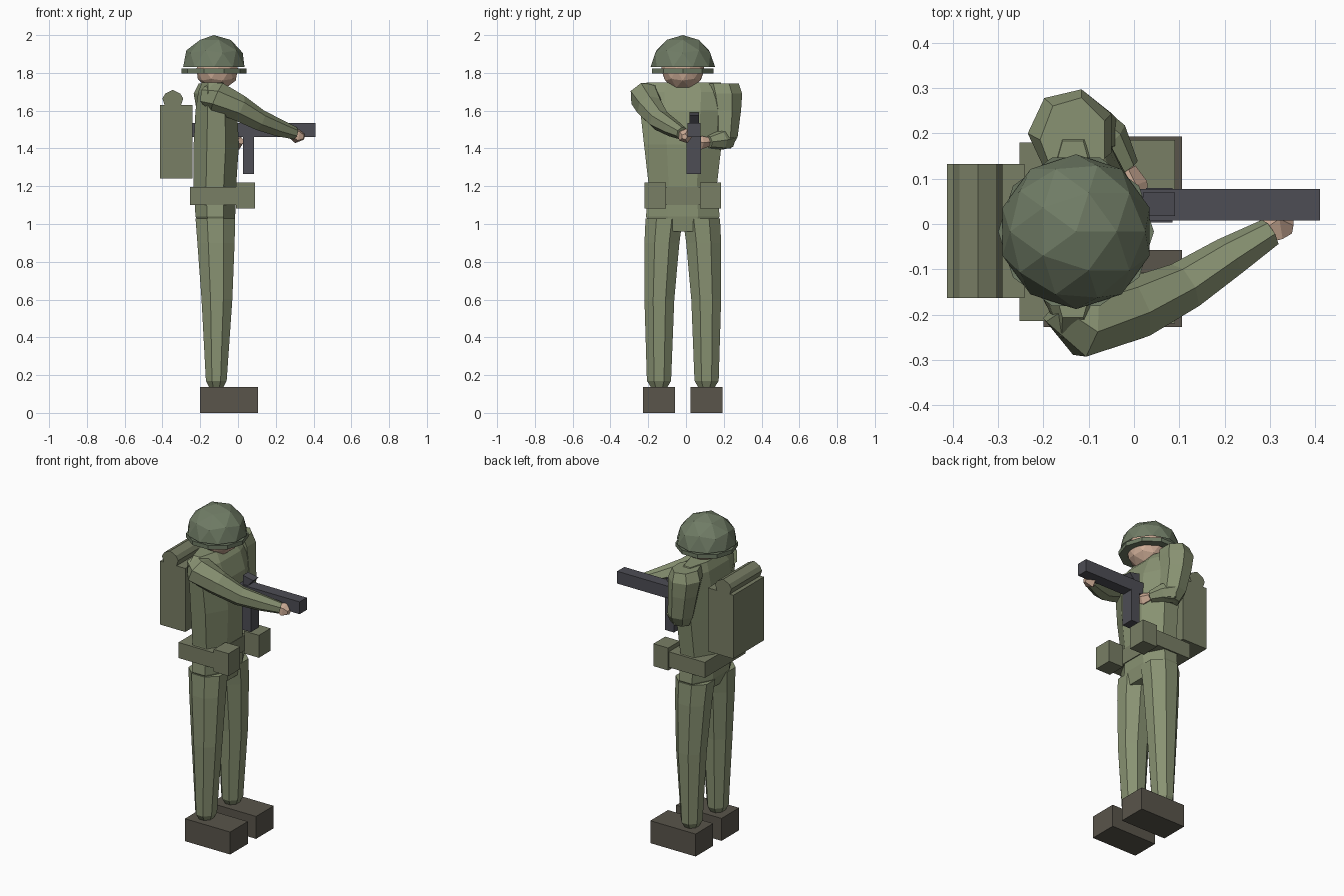
import bpy, bmesh, math
from mathutils import Vector, Matrix

if "Cube" in bpy.data.objects:
    bpy.data.objects.remove(bpy.data.objects["Cube"])

CY = -0.017  # body centre line in y


def mat(name, rgb):
    m = bpy.data.materials.new(name)
    m.diffuse_color = (*rgb, 1)
    m.use_nodes = True
    m.node_tree.nodes["Principled BSDF"].inputs["Base Color"].default_value = m.diffuse_color
    return m


CLOTH = mat("cloth", (0.25, 0.29, 0.17))
HELMET = mat("helmet_green", (0.16, 0.2, 0.13))
WEB = mat("webbing", (0.19, 0.21, 0.13))
BOOT = mat("boot_leather", (0.1, 0.09, 0.07))
SKIN = mat("skin", (0.62, 0.42, 0.31))
METAL = mat("gun_metal", (0.075, 0.075, 0.09))


def finish(name, bm, m):
    bmesh.ops.recalc_face_normals(bm, faces=bm.faces)
    me = bpy.data.meshes.new(name)
    bm.to_mesh(me)
    bm.free()
    me.materials.append(m)
    ob = bpy.data.objects.new(name, me)
    bpy.context.collection.objects.link(ob)
    return ob


def box(name, x, y, z, m):
    bm = bmesh.new()
    bmesh.ops.create_cube(bm, size=1)
    lo, hi = Vector((x[0], y[0], z[0])), Vector((x[1], y[1], z[1]))
    for v in bm.verts:
        v.co = Vector([(a + b) / 2 + c * (b - a) for a, b, c in zip(lo, hi, v.co)])
    return finish(name, bm, m)


def skin_rings(name, rings, m):
    bm = bmesh.new()
    loops = [[bm.verts.new(p) for p in r] for r in rings]
    n = len(loops[0])
    for a, b in zip(loops, loops[1:]):
        for i in range(n):
            j = (i + 1) % n
            bm.faces.new((a[i], a[j], b[j], b[i]))
    bm.faces.new(loops[0])
    bm.faces.new(loops[-1])
    return finish(name, bm, m)


def stack(name, levels, m, n=8):
    """Horizontal rings: (z, x0, x1, y0, y1)."""
    k = 1 / math.cos(math.pi / n)
    rings = []
    for z, x0, x1, y0, y1 in levels:
        rings.append([((x0 + x1) / 2 + k * (x1 - x0) / 2 * math.cos((i + .5) * 2 * math.pi / n),
                       (y0 + y1) / 2 + k * (y1 - y0) / 2 * math.sin((i + .5) * 2 * math.pi / n), z)
                      for i in range(n)])
    return skin_rings(name, rings, m)


def tube(name, path, m, n=7):
    """Rings square to a path of (x, y, z, radius)."""
    pts = [Vector(p[:3]) for p in path]
    rings = []
    for i, p in enumerate(pts):
        d = pts[min(i + 1, len(pts) - 1)] - pts[max(i - 1, 0)]
        q = d.to_track_quat('Z', 'Y')
        rings.append([p + q @ Vector((math.cos(t), math.sin(t), 0)) * path[i][3]
                      for t in (k * 2 * math.pi / n for k in range(n))])
    return skin_rings(name, rings, m)


def prism(name, profile, y0, y1, m):
    return skin_rings(name, [[(x, y, z) for x, z in profile] for y in (y0, y1)], m)


# torso and hips
stack("torso", [
    (0.96, -0.19, -0.03, CY - 0.15, CY + 0.15),
    (1.04, -0.225, -0.015, CY - 0.195, CY + 0.195),
    (1.20, -0.235, -0.01, CY - 0.18, CY + 0.18),
    (1.42, -0.235, 0.005, CY - 0.205, CY + 0.205),
    (1.60, -0.225, -0.005, CY - 0.225, CY + 0.225),
    (1.70, -0.21, -0.04, CY - 0.235, CY + 0.235),
    (1.75, -0.19, -0.08, CY - 0.19, CY + 0.20)], CLOTH)

# legs, boots and belt pouches on each side
for side, s in (("right", -1), ("left", 1)):
    def yy(a, b):
        return tuple(sorted((CY + s * a, CY + s * b)))
    stack(side + "_leg", [
        (0.13, -0.15, -0.08, *yy(0.085, 0.165)),
        (0.17, -0.17, -0.06, *yy(0.062, 0.19)),
        (0.60, -0.193, -0.03, *yy(0.045, 0.203)),
        (0.90, -0.215, -0.018, *yy(0.018, 0.203)),
        (1.03, -0.225, -0.015, *yy(0.0, 0.197))], CLOTH)
    box(side + "_boot", (-0.2, 0.106), yy(0.04, 0.21), (0, 0.137), BOOT)
    box(side + "_pouch", (-0.01, 0.09), yy(0.09, 0.203), (1.083, 1.22), WEB)

# belt
box("belt", (-0.253, -0.008), (CY - 0.197, CY + 0.197), (1.10, 1.195), WEB)

# right arm reaching to the barrel
tube("right_arm", [
    (-0.15, -0.17, 1.68, 0.07),
    (-0.11, -0.215, 1.67, 0.085),
    (0.0, -0.19, 1.615, 0.072),
    (0.11, -0.14, 1.55, 0.058),
    (0.21, -0.075, 1.51, 0.048),
    (0.30, -0.02, 1.48, 0.034)], CLOTH)
tube("right_hand", [
    (0.28, -0.025, 1.48, 0.025),
    (0.315, -0.003, 1.465, 0.04),
    (0.35, -0.008, 1.462, 0.016)], SKIN, 5)

# left arm, bent back to the grip
stack("left_upper_arm", [
    (1.40, -0.15, -0.05, 0.15, 0.235),
    (1.46, -0.18, -0.04, 0.14, 0.268),
    (1.60, -0.21, -0.05, 0.13, 0.285),
    (1.69, -0.225, -0.05, 0.11, 0.29),
    (1.745, -0.20, -0.065, 0.10, 0.272)], CLOTH, 7)
tube("left_forearm", [
    (-0.11, 0.215, 1.455, 0.06),
    (-0.06, 0.18, 1.445, 0.055),
    (-0.02, 0.12, 1.435, 0.034)], CLOTH)
tube("left_hand", [
    (-0.02, 0.12, 1.435, 0.025),
    (-0.005, 0.08, 1.43, 0.037),
    (0.015, 0.04, 1.44, 0.02)], SKIN, 5)

# neck and head
stack("neck", [(1.70, -0.18, -0.06, -0.08, 0.045), (1.80, -0.18, -0.06, -0.07, 0.035)], SKIN)
bm = bmesh.new()
bmesh.ops.create_icosphere(bm, subdivisions=2, radius=0.115,
                           matrix=Matrix.Translation((-0.11, CY, 1.82)))
finish("head", bm, SKIN)

# helmet dome: upper part of a low-poly sphere
bm = bmesh.new()
bmesh.ops.create_icosphere(bm, subdivisions=2, radius=1)
bmesh.ops.bisect_plane(bm, geom=bm.verts[:] + bm.edges[:] + bm.faces[:],
                       plane_co=(0, 0, 0), plane_no=(0, 0, -1), clear_outer=True)
for v in bm.verts:
    v.co = (-0.128 + 0.171 * v.co.x, CY + 0.171 * v.co.y, 1.83 + 0.17 * v.co.z)
finish("helmet_dome", bm, HELMET)

# helmet rim band
bm = bmesh.new()
loops = [[bm.verts.new((-0.128 + r * math.cos(i * math.pi / 5 + off),
                        CY + r * math.sin(i * math.pi / 5 + off), z)) for i in range(10)]
         for r, z, off in ((0.172, 1.822, 0), (0.172, 1.797, 0), (0.125, 1.797, 0), (0.125, 1.815, 0))]
for a, b in zip(loops, loops[1:] + loops[:1]):
    for i in range(10):
        j = (i + 1) % 10
        bm.faces.new((a[i], a[j], b[j], b[i]))
finish("helmet_rim", bm, HELMET)

# backpack with a rolled blanket on top
box("backpack", (-0.413, -0.242), (-0.163, 0.133), (1.242, 1.63), WEB)
prism("bedroll", [(-0.385, 1.62), (-0.40, 1.665), (-0.385, 1.69), (-0.345, 1.71),
                  (-0.305, 1.69), (-0.29, 1.665), (-0.305, 1.62)], -0.163, 0.133, WEB)

# rifle: body, magazine and wedge sight
box("gun_body", (-0.245, 0.411), (0.008, 0.077), (1.46, 1.535), METAL)
box("gun_magazine", (0.026, 0.085), (0.003, 0.08), (1.265, 1.465), METAL)
prism("gun_sight", [(0.02, 1.53), (0.02, 1.59), (0.09, 1.575), (0.05, 1.53)], 0.018, 0.07, METAL)
